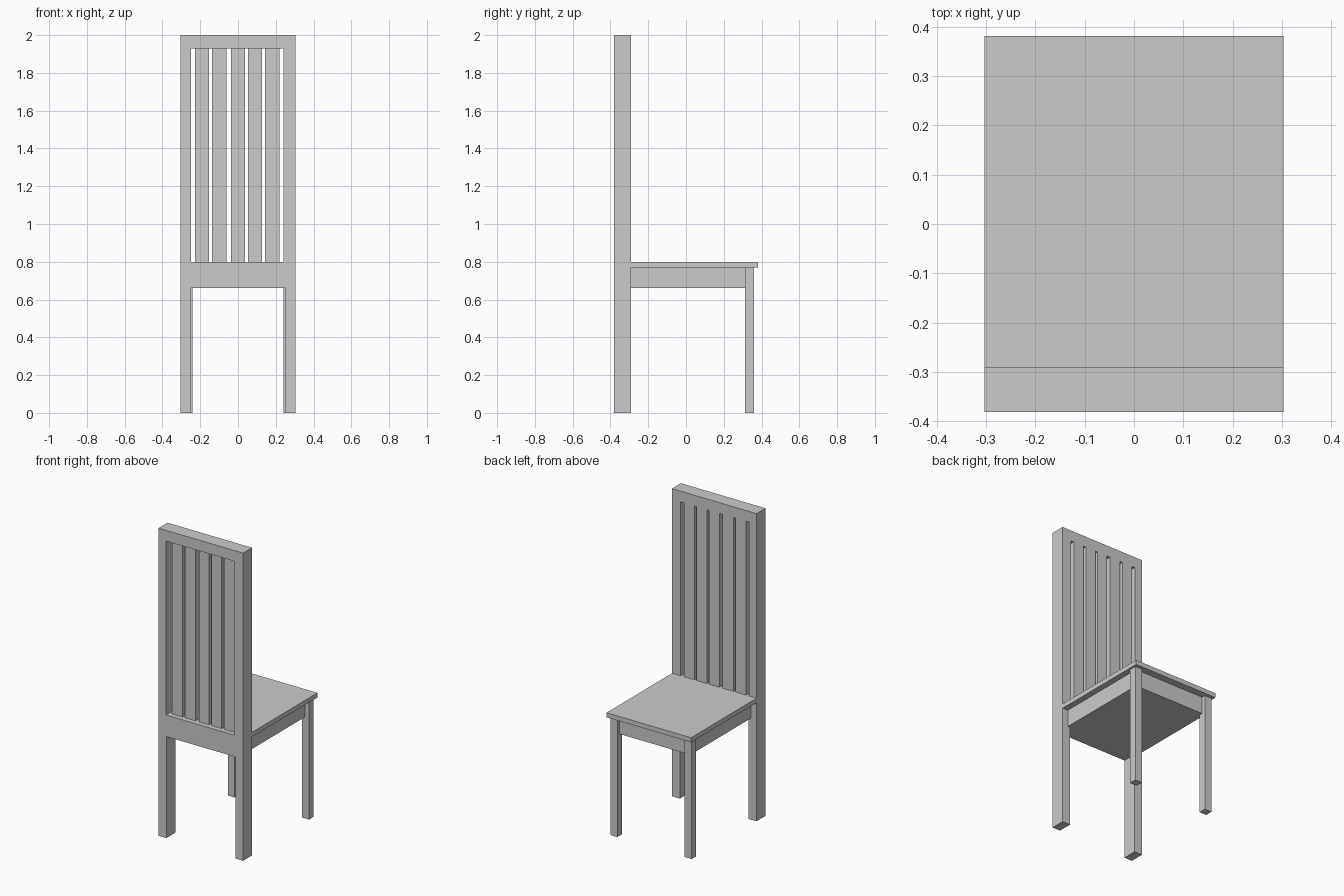
import bpy
import bmesh

if "Cube" in bpy.data.objects:
    bpy.data.objects.remove(bpy.data.objects["Cube"])


def box(name, x, y, z):
    """Box from (min, max) ranges along each axis."""
    bm = bmesh.new()
    bmesh.ops.create_cube(bm, size=1)
    for v in bm.verts:
        v.co = [r[0] if c < 0 else r[1] for c, r in zip(v.co, (x, y, z))]
    mesh = bpy.data.meshes.new(name)
    bm.to_mesh(mesh)
    bm.free()
    obj = bpy.data.objects.new(name, mesh)
    bpy.context.collection.objects.link(obj)
    return obj


HALF = 0.304              # half width of the chair
BACK = (-0.382, -0.29)    # depth of the backrest frame
SEAT = (0.77, 0.80)       # seat board heights
LOW = 0.66                # bottom of the aprons
TOP = 1.93                # top of the slat opening

# Legs: the back pair is thicker, the front pair slightly inset
for name, side in (("left", -1), ("right", 1)):
    box(f"back_leg_{name}", sorted((side * 0.248, side * HALF)), BACK, (0, LOW))
    box(f"front_leg_{name}", sorted((side * 0.242, side * 0.292)), (0.312, 0.36), (0, SEAT[0]))

# Backrest frame
box("back_apron", (-HALF, HALF), BACK, (LOW, SEAT[1]))
box("back_post_left", (-HALF, -0.25), BACK, (SEAT[1], TOP))
box("back_post_right", (0.242, HALF), BACK, (SEAT[1], TOP))
box("top_rail", (-HALF, HALF), BACK, (TOP, 2.0))

# Slats: flush with the seat side, recessed from the rear face
for i, (a, b) in enumerate(((-0.228, -0.154), (-0.137, -0.061), (-0.037, 0.036),
                            (0.053, 0.127), (0.143, 0.219))):
    box(f"back_slat_{i + 1}", (a, b), (-0.35, BACK[1]), (SEAT[1], TOP))

# Seat board and the solid apron block below it
box("seat", (-HALF, HALF), (BACK[1], 0.382), SEAT)
box("seat_apron", (-0.265, 0.265), (BACK[1], 0.335), (LOW, SEAT[0]))
